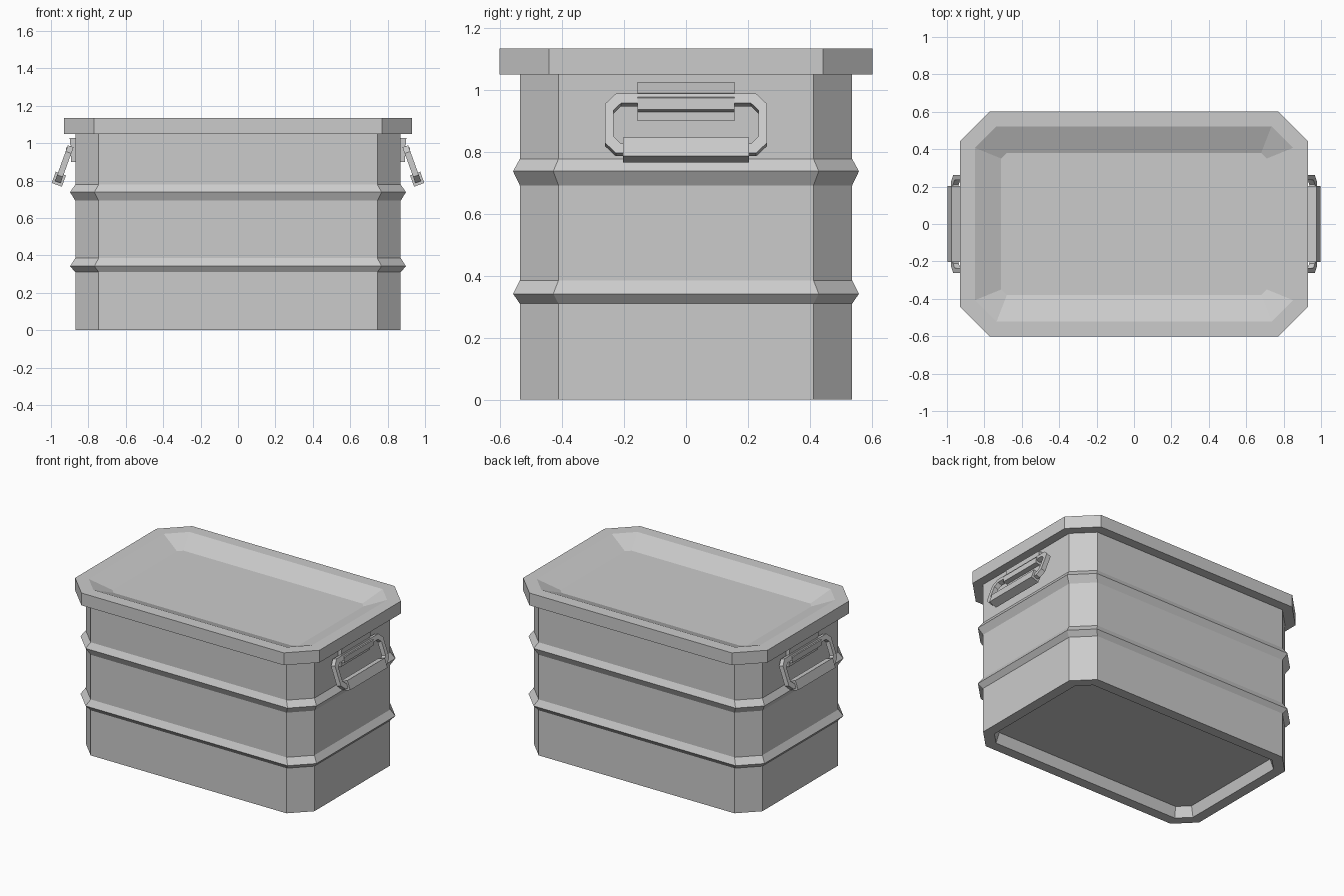
import bpy, bmesh
from mathutils import Matrix, Vector

cube = bpy.data.objects.get("Cube")
if cube:
    bpy.data.objects.remove(cube, do_unlink=True)

metal = bpy.data.materials.new("grey metal")
metal.use_nodes = True
GREY = (0.6, 0.6, 0.6, 1)
metal.diffuse_color = GREY
metal.node_tree.nodes["Principled BSDF"].inputs["Base Color"].default_value = GREY


def finish(name, bm):
    bmesh.ops.recalc_face_normals(bm, faces=bm.faces)
    mesh = bpy.data.meshes.new(name)
    bm.to_mesh(mesh)
    bm.free()
    mesh.materials.append(metal)
    obj = bpy.data.objects.new(name, mesh)
    bpy.context.collection.objects.link(obj)
    return obj


def octagon(bm, hx, hy, cut, z):
    """Rectangle with clipped corners."""
    quarter = [(hx, hy - cut), (hx - cut, hy)]
    pts = quarter + [(-x, y) for x, y in reversed(quarter)]
    pts += [(-x, -y) for x, y in pts]
    return [bm.verts.new((x, y, z)) for x, y in pts]


def loft(name, rings, closed=False):
    """Join clipped rectangles; cap the ends or close into a loop."""
    bm = bmesh.new()
    loops = [octagon(bm, *r) for r in rings]
    pairs = list(zip(loops, loops[1:]))
    if closed:
        pairs.append((loops[-1], loops[0]))
    else:
        bm.faces.new(loops[0])
        bm.faces.new(loops[-1])
    for a, b in pairs:
        for i in range(len(a)):
            j = (i + 1) % len(a)
            bm.faces.new((a[i], a[j], b[j], b[i]))
    return finish(name, bm)


# Body: recessed base, walls with two ridges
HX, HY, CUT = 0.87, 0.537, 0.125
profile = [(HX - 0.09, HY - 0.09, 0.07, 0.07), (HX - 0.07, HY - 0.07, 0.08, 0),
           (HX, HY, CUT, 0)]
for low, peak, high in ((0.31, 0.342, 0.385), (0.692, 0.738, 0.778)):
    profile += [(HX, HY, CUT, low), (HX + 0.028, HY + 0.022, 0.13, peak),
                (HX, HY, CUT, high)]
# Lid: overhanging rim and shallow sloped tray
profile += [(HX, HY, CUT, 1.05), (0.93, 0.602, 0.16, 1.05),
            (0.93, 0.602, 0.16, 1.135), (0.85, 0.522, 0.115, 1.135),
            (0.71, 0.38, 0.03, 1.075)]
loft("crate_body", profile)

# Handles: bracket, swinging loop and square grip on each end
top, bottom = Vector((0.9, 0, 0.968)), Vector((0.958, 0, 0.807))
along = Vector((0, 1, 0))
up = (top - bottom).normalized()
out = along.cross(up)
frame = Matrix((along, up, out)).transposed().to_4x4()
half = (top - bottom).length / 2
T = 0.016
BRACKET = [(0.865, 1.027), (0.9, 1.027), (0.897, 0.993), (0.892, 0.985),
           (0.92, 0.975), (0.922, 0.937), (0.892, 0.93), (0.892, 0.9), (0.865, 0.9)]

for side, turn in (("left", Matrix()), ("right", Matrix.Scale(-1, 4, (1, 0, 0)))):
    loop = loft(side + "_handle_loop",
                [(0.262, half + T, 0.035, T), (0.262, half + T, 0.035, -T),
                 (0.234, half - T, 0.024, -T), (0.234, half - T, 0.024, T)], True)
    loop.data.transform(turn @ Matrix.Translation((top + bottom) / 2) @ frame)

    bm = bmesh.new()
    bmesh.ops.create_cube(bm, size=1, matrix=Matrix.Diagonal((0.406, 0.064, 0.058, 1)))
    bm.transform(turn @ Matrix.Translation(bottom) @ frame)
    grip = finish(side + "_handle_grip", bm)

    bm = bmesh.new()
    face = bm.faces.new([bm.verts.new((x, -0.157, z)) for x, z in BRACKET])
    new = bmesh.ops.extrude_face_region(bm, geom=[face])["geom"]
    bmesh.ops.translate(bm, vec=(0, 0.314, 0),
                        verts=[v for v in new if isinstance(v, bmesh.types.BMVert)])
    bm.transform(turn)
    finish(side + "_handle_bracket", bm)
    if side == "right":
        loop.data.flip_normals()
